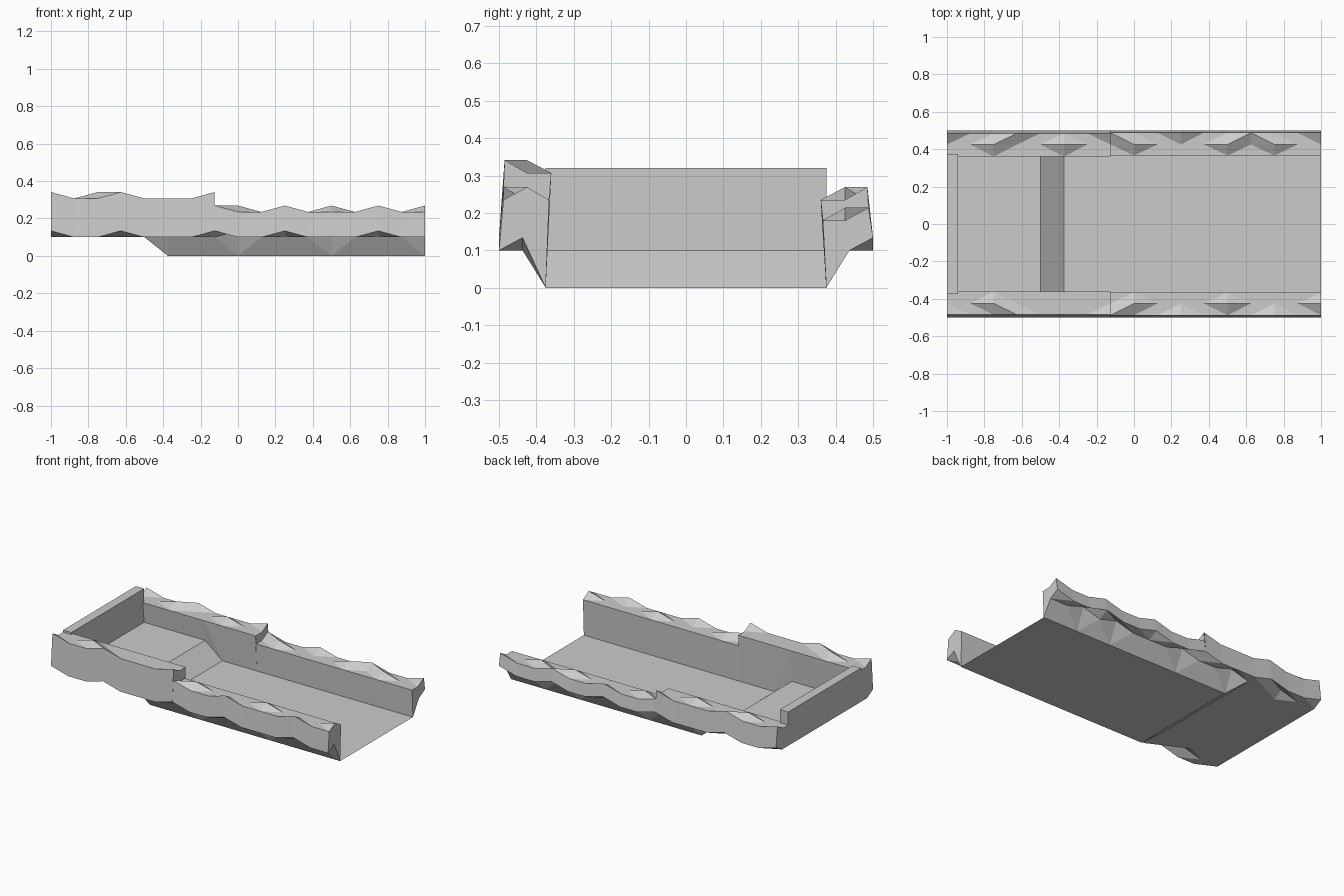
import bpy, bmesh

if "Cube" in bpy.data.objects:
    bpy.data.objects.remove(bpy.data.objects["Cube"])

STEP, BUMP, SPLIT = 0.125, 0.034, -0.125


def floor_z(x):
    # Bed height: raised shelf, short ramp, then low bed
    return min(0.1, max(0.0, (-0.375 - x) * 0.8))


def finish(name, bm):
    bmesh.ops.remove_doubles(bm, verts=bm.verts, dist=1e-5)
    bmesh.ops.recalc_face_normals(bm, faces=bm.faces)
    me = bpy.data.meshes.new(name)
    bm.to_mesh(me)
    bm.free()
    bpy.context.collection.objects.link(bpy.data.objects.new(name, me))


def rocky_face(bm, quad, raised):
    # Split so each bump becomes a small pyramid, or a ridge between two bumps
    d1, d2 = raised[0] + raised[2], raised[1] + raised[3]
    a, b, c, d = quad
    if d1 == 2 or (d1 == 0 and d2 < 2) or (d1 == 0 and d2 == 1):
        tris = ((a, b, c), (a, c, d))
    else:
        tris = ((a, b, d), (b, c, d))
    for t in tris:
        bm.faces.new(t)


def bank(name, side, high, low, outer_bumps, mid_bumps):
    bm = bmesh.new()
    n = round((SPLIT + 1) / STEP)
    xs = [(-1 + STEP * i, True) for i in range(n + 1)]
    xs += [(SPLIT + STEP * i, False) for i in range(10)]
    rings, flags = [], []
    for x, is_high in xs:
        o, m = x in outer_bumps, x in mid_bumps
        top = high if is_high else low
        yi, yo = (0.36, 0.485) if is_high else (0.366, 0.488)
        # inner foot, mid underside, outer underside, outer top, mid top, inner top
        section = [(0.375, floor_z(x)), (0.437, 0.1 + BUMP * m), (0.5, 0.1 + BUMP * o),
                   (yo, top + BUMP * o), (0.425, top + BUMP * m), (yi, top)]
        rings.append([bm.verts.new((x, side * y, z)) for y, z in section])
        flags.append([False, m, o, o, m, False])
    for i in range(len(rings) - 1):
        p, q, fp, fq = rings[i], rings[i + 1], flags[i], flags[i + 1]
        is_step = xs[i][0] == xs[i + 1][0]
        for k in range(6):
            j = (k + 1) % 6
            if is_step and k not in (3, 4):
                continue
            rocky_face(bm, (p[k], q[k], q[j], p[j]), (fp[k], fq[k], fq[j], fp[j]))
    # End caps
    for r in (rings[0], rings[-1]):
        for k in (0, 1):
            bm.faces.new((r[k], r[k + 1], r[4 - k], r[5 - k]))
    finish(name, bm)


# Stream bed sheet
bm = bmesh.new()
rows = [[bm.verts.new((x, y, floor_z(x))) for y in (-0.375, 0.375)]
        for x in (-1, -0.5, -0.375, 1)]
for a, b in zip(rows, rows[1:]):
    bm.faces.new((a[0], b[0], b[1], a[1]))
finish("channel_floor", bm)

# End wall
bm = bmesh.new()
bmesh.ops.create_cube(bm, size=1)
for v in bm.verts:
    v.co = (-0.97 + v.co.x * 0.06, v.co.y * 0.75, 0.21 + v.co.z * 0.22)
finish("end_wall", bm)

# Tall front bank and lower back bank
bank("front_bank", -1, 0.307, 0.235,
     (-1, -0.625, -0.125, 0.25, 0.75), (-0.75, 0, 0.5, 1))
bank("back_bank", 1, 0.235, 0.18,
     (-1, -0.625, -0.125, 0.25, 0.625, 1), (-0.75, -0.375, 0, 0.5, 0.75))
